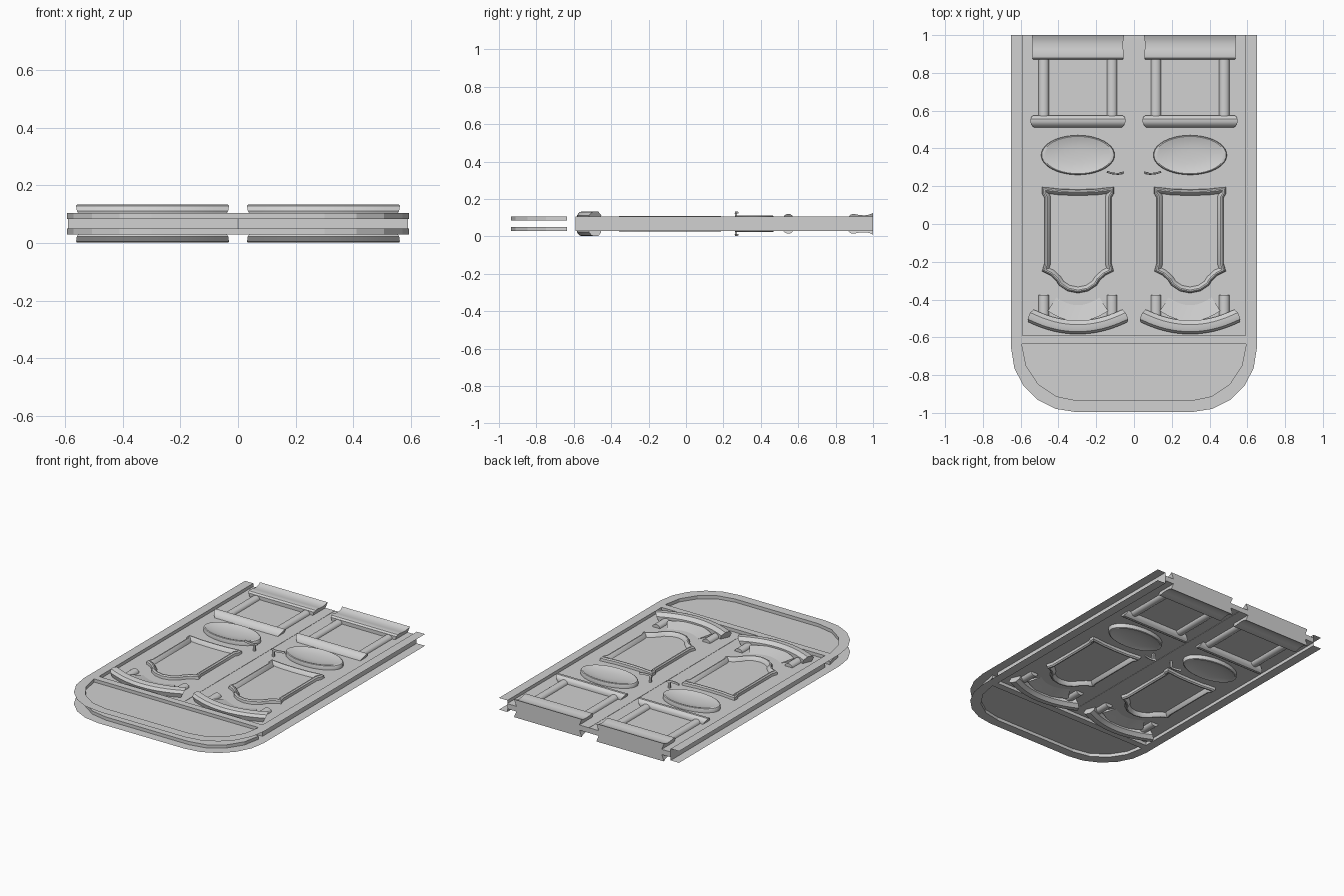
import bpy, bmesh, math
from mathutils import Vector

cube = bpy.data.objects.get("Cube")
if cube:
    bpy.data.objects.remove(cube, do_unlink=True)

MID = 0.067      # height of the symmetry plane
FRAME = 0.038    # frame face above that plane
PANEL = 0.017    # door and transom face above that plane
DOOR_X = 0.297   # centre line of one door

grey = bpy.data.materials.new("plain_grey")
grey.use_nodes = True
grey.diffuse_color = (0.64, 0.64, 0.64, 1)
grey.node_tree.nodes["Principled BSDF"].inputs["Base Color"].default_value = (0.64, 0.64, 0.64, 1)


def finish(name, bm, mirror_x=True, smooth=True):
    """Make the object, doubled top to bottom and, for door parts, side to side."""
    bmesh.ops.recalc_face_normals(bm, faces=bm.faces)
    if sum(f.normal.z * f.calc_area() for f in bm.faces) < 0:
        bmesh.ops.reverse_faces(bm, faces=bm.faces)
    mesh = bpy.data.meshes.new(name)
    bm.to_mesh(mesh)
    bm.free()
    mesh.materials.append(grey)
    obj = bpy.data.objects.new(name, mesh)
    bpy.context.collection.objects.link(obj)
    obj.location.z = MID
    mod = obj.modifiers.new("Mirror", 'MIRROR')
    mod.use_axis = (mirror_x, False, True)
    mod.use_mirror_merge = False
    if smooth:
        bpy.ops.object.select_all(action='DESELECT')
        obj.select_set(True)
        bpy.context.view_layer.objects.active = obj
        bpy.ops.object.shade_smooth_by_angle(angle=math.radians(35))
    return obj


def bridge(bm, rings, closed):
    """Skin a list of point rings."""
    rows = [[bm.verts.new(p) for p in ring] for ring in rings]
    n = len(rows[0])
    for a, b in zip(rows, rows[1:]):
        for i in range(n if closed else n - 1):
            j = (i + 1) % n
            bm.faces.new((a[i], a[j], b[j], b[i]))
    return rows


def moulding(name, path, profile, closed=False, flare=0.0):
    """Sweep a (sideways, height) profile along a flat path, with flared end returns."""
    pts = [Vector(p) for p in path]
    n = len(pts)
    rings = [[] for _ in profile]
    for i, p in enumerate(pts):
        before = pts[i - 1] if closed or i > 0 else None
        after = pts[(i + 1) % n] if closed or i < n - 1 else None
        t1 = (p - before).normalized() if before else (after - p).normalized()
        t2 = (after - p).normalized() if after else t1
        t = (t1 + t2).normalized()
        side = Vector((-t.y, t.x)) / max(t.dot(t1), 0.5)
        end = 0 if closed else (-1 if i == 0 else 1 if i == n - 1 else 0)
        for ring, (d, z) in zip(rings, profile):
            q = p + side * d + t * end * flare * (z - PANEL)
            ring.append((q.x + DOOR_X, q.y, z))
    bm = bmesh.new()
    rows = bridge(bm, rings, closed)
    if not closed:
        for k in (0, -1):
            bm.faces.new([row[k] for row in rows])
    return finish(name, bm)


def corner(cx, cy, rx, ry, steps):
    """U shaped outline with two rounded corners, from the left end to the right."""
    right = []
    for i in range(steps + 1):
        a = math.pi / 2 * i / steps
        right.append((cx + rx * math.cos(a), cy - ry * math.sin(a)))
    return [(-x, y) for x, y in right] + right[::-1]


# Thin frame sheet with the door notch and the transom opening
transom = corner(0.30, -0.635, 0.294, 0.30, 4)
notch = [(0.59, 1), (0.59, -0.59), (-0.59, -0.59), (-0.59, 1)]
outer = [(-0.65, 1)] + corner(0.31, -0.66, 0.34, 0.335, 5) + [(0.65, 1)] + notch
bm = bmesh.new()
for loop in (outer, transom):
    vs = [bm.verts.new((x, y, FRAME)) for x, y in loop]
    for i, v in enumerate(vs):
        bm.edges.new((v, vs[i - 1]))
bmesh.ops.triangle_fill(bm, edges=bm.edges[:], use_beauty=True, normal=(0, 0, 1))
bmesh.ops.dissolve_limit(bm, angle_limit=0.01, verts=bm.verts[:], edges=bm.edges[:])
finish("frame_face", bm, mirror_x=False, smooth=False)

# Recessed transom panel with its reveal
bm = bmesh.new()
rows = bridge(bm, [[(x, y, z) for x, y in transom] for z in (FRAME, PANEL)], True)
bm.faces.new(rows[-1])
finish("transom_panel", bm, mirror_x=False, smooth=False)

# Reveal around the door opening
bm = bmesh.new()
bridge(bm, [[(x, y, z) for x, y in notch] for z in (FRAME, PANEL)], False)
finish("door_reveal", bm, mirror_x=False, smooth=False)

# Door leaf: half the slab, mirrored for the other half and the other leaf
leaf = [(0.001, -0.59), (0.59, -0.59), (0.59, 1), (0.001, 1)]
bm = bmesh.new()
rows = bridge(bm, [[(x, y, z) for x, y in leaf] for z in (0, PANEL)], True)
bm.faces.new(rows[-1])
finish("door_leaf", bm, smooth=False)

# Curved cornice near the transom
arc = [(x, -0.545 + 0.055 * (x / 0.235) ** 2) for x in [0.235 * i / 8 for i in range(-8, 9)]]
moulding("curved_cornice", arc,
         [(-0.03, PANEL), (-0.038, 0.045), (-0.025, 0.062), (-0.012, 0.066),
          (0.012, 0.066), (0.022, 0.056), (0.034, 0.046), (0.034, PANEL)], flare=0.5)

# Shallow frieze that follows the cornice
frieze = [(x * 0.68, y + 0.03) for x, y in arc]
moulding("curved_frieze", frieze,
         [(0, PANEL), (0, 0.036), (0.05, 0.025), (0.085, PANEL + 0.001)])


# Half round pilasters
def pilasters(name, y0, y1, radius=0.027):
    arch = [(-radius * math.cos(a), PANEL + 0.8 * radius * math.sin(a))
            for a in [math.pi * i / 10 for i in range(11)]]
    for side, x in (("inner", -0.181), ("outer", 0.181)):
        moulding(f"{name}_{side}", [(x, y0), (x, y1)], arch)


pilasters("short_pilaster", -0.5, -0.375)
pilasters("tall_pilaster", 0.54, 0.9)

# Shaped panel surround
half = [(0, 0.183), (0.09, 0.185), (0.15, 0.192), (0.19, 0.195), (0.19, 0.16), (0.178, 0.14),
        (0.178, -0.21), (0.19, -0.25), (0.145, -0.272), (0.115, -0.30), (0.1, -0.325),
        (0.055, -0.355), (0, -0.366)]
outline = half + [(-x, y) for x, y in half[-2:0:-1]]
moulding("panel_surround", outline[::-1],
         [(0, PANEL), (0.002, 0.034), (0.009, 0.041), (0.016, 0.041),
          (0.024, 0.034), (0.032, PANEL)], closed=True)

# Oval dished boss
bm = bmesh.new()
rings = []
for s, z in ((1, PANEL), (1, 0.036), (0.98, 0.042), (0.94, 0.045), (0.88, 0.043),
             (0.7, 0.037), (0.45, 0.033), (0.2, 0.031)):
    rings.append([(DOOR_X + 0.195 * s * math.cos(a), 0.365 + 0.105 * s * math.sin(a), z)
                  for a in [math.tau * i / 40 for i in range(40)]])
bm.faces.new(bridge(bm, rings, True)[-1])
finish("oval_boss", bm)

# Lever handle: a stem and a slim tapering grip
stem = [(-0.235, 0.268), (-0.222, 0.268)]
moulding("handle_stem", stem, [(-0.006, PANEL), (-0.006, 0.058), (0.006, 0.058), (0.006, PANEL)])
grip = [(-0.244, 0.274), (-0.215, 0.265), (-0.185, 0.267), (-0.154, 0.276)]
moulding("handle_grip", grip, [(-0.005, 0.054), (-0.003, 0.066), (0.003, 0.066),
                               (0.005, 0.054), (-0.005, 0.054)])

# Straight ledge and base moulding
moulding("ledge", [(-0.228, 0.51), (0.228, 0.51)],
         [(0, PANEL), (0.004, 0.03), (0.016, 0.044), (0.03, 0.053),
          (0.046, 0.053), (0.058, 0.044), (0.064, 0.032), (0.064, PANEL)], flare=0.65)
moulding("base_moulding", [(-0.228, 0.87), (0.228, 0.87)],
         [(0, PANEL), (0, 0.04), (0.01, 0.05), (0.028, 0.053), (0.055, 0.047),
          (0.085, 0.045), (0.11, 0.049), (0.13, 0.058), (0.13, PANEL)], flare=0.4)
